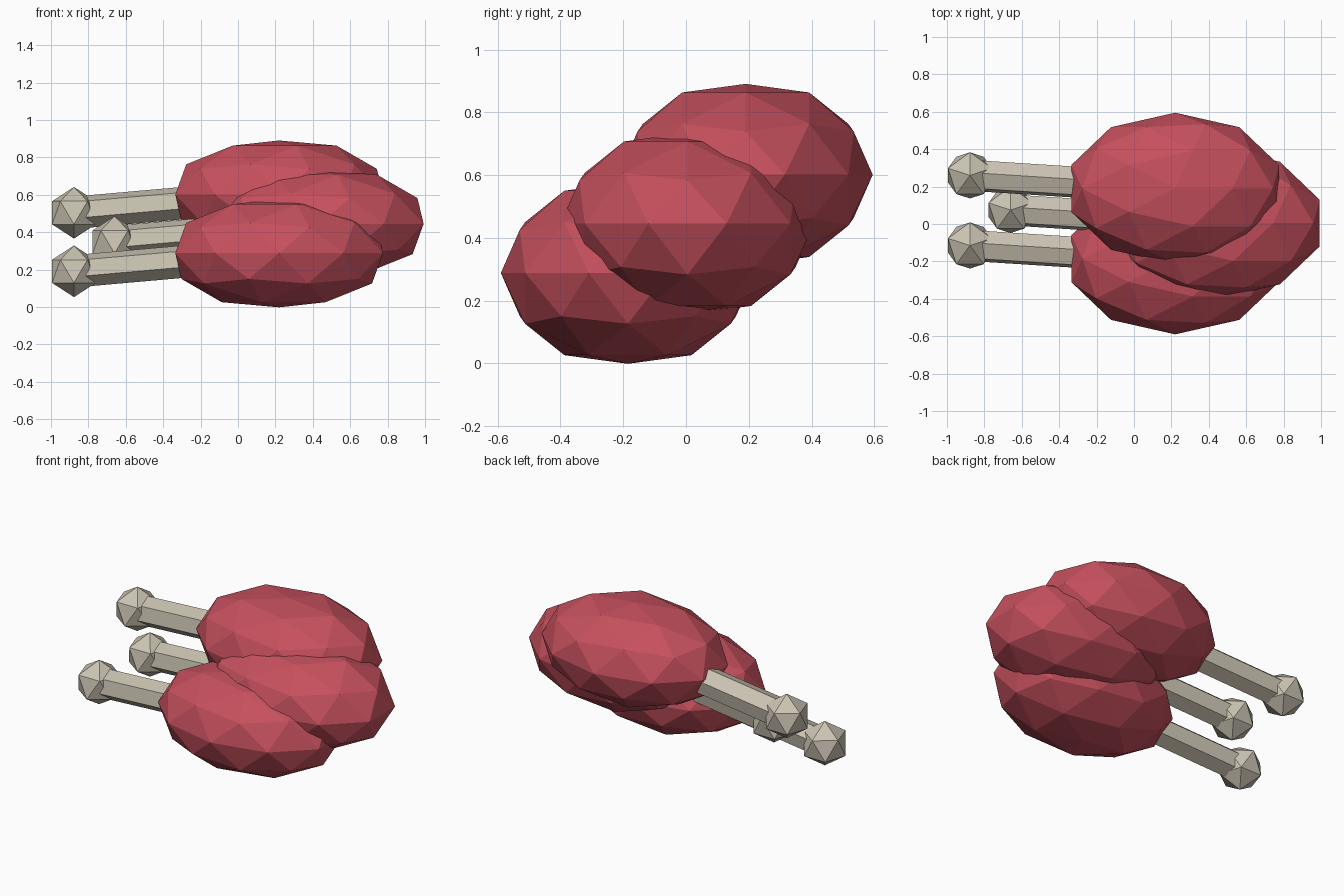
import bpy, bmesh
from math import radians
from mathutils import Matrix, Vector

cube = bpy.data.objects.get("Cube")
if cube:
    bpy.data.objects.remove(cube)


def material(name, rgb):
    m = bpy.data.materials.new(name)
    m.use_nodes = True
    colour = (*rgb, 1)
    m.diffuse_color = colour
    m.node_tree.nodes["Principled BSDF"].inputs["Base Color"].default_value = colour
    return m


MEAT = material("raw red meat", (0.56, 0.08, 0.11))
BONE = material("pale bone", (0.60, 0.55, 0.45))


def add_object(name, bm, mat, location):
    mesh = bpy.data.meshes.new(name)
    bm.to_mesh(mesh)
    bm.free()
    mesh.materials.append(mat)
    ob = bpy.data.objects.new(name, mesh)
    ob.location = location
    bpy.context.collection.objects.link(ob)


def meat(name, centre):
    # Faceted ellipsoid with slightly flattened poles
    bm = bmesh.new()
    bmesh.ops.create_icosphere(bm, subdivisions=2, radius=1)
    for v in bm.verts:
        if abs(v.co.z) > 0.99:
            v.co.z *= 0.94
    bmesh.ops.scale(bm, vec=(0.584, 0.405, 0.308), verts=bm.verts)
    add_object(name, bm, MEAT, centre)


def shaft(name, start, end):
    # Six-sided rod between two points, with a slight roll
    axis = end - start
    w = -axis.normalized()
    u = Vector((0, 0, 1)).cross(w).normalized()
    v = w.cross(u)
    turn = Matrix((u, v, w)).transposed().to_4x4()
    bm = bmesh.new()
    bmesh.ops.create_cone(bm, cap_ends=True, segments=6, radius1=0.088,
                          radius2=0.088, depth=axis.length,
                          matrix=turn @ Matrix.Rotation(radians(10), 4, "Z"))
    add_object(name, bm, BONE, (start + end) / 2)


def knob(name, centre):
    # Twenty-sided bone end
    bm = bmesh.new()
    bmesh.ops.create_icosphere(bm, subdivisions=1, radius=0.138,
                               matrix=Matrix.Rotation(radians(90), 4, "Z"))
    add_object(name, bm, BONE, centre)


# Three identical drumsticks in a leaning stack
stack = {
    "lower": Vector((0.22, -0.185, 0.288)),
    "middle": Vector((0.437, 0.005, 0.445)),
    "upper": Vector((0.22, 0.19, 0.601)),
}
for place, centre in stack.items():
    tip = centre + Vector((-1.097, 0.07, -0.097))
    meat(place + "_meat", centre)
    shaft(place + "_bone_shaft", tip, centre)
    knob(place + "_bone_knob", tip)
